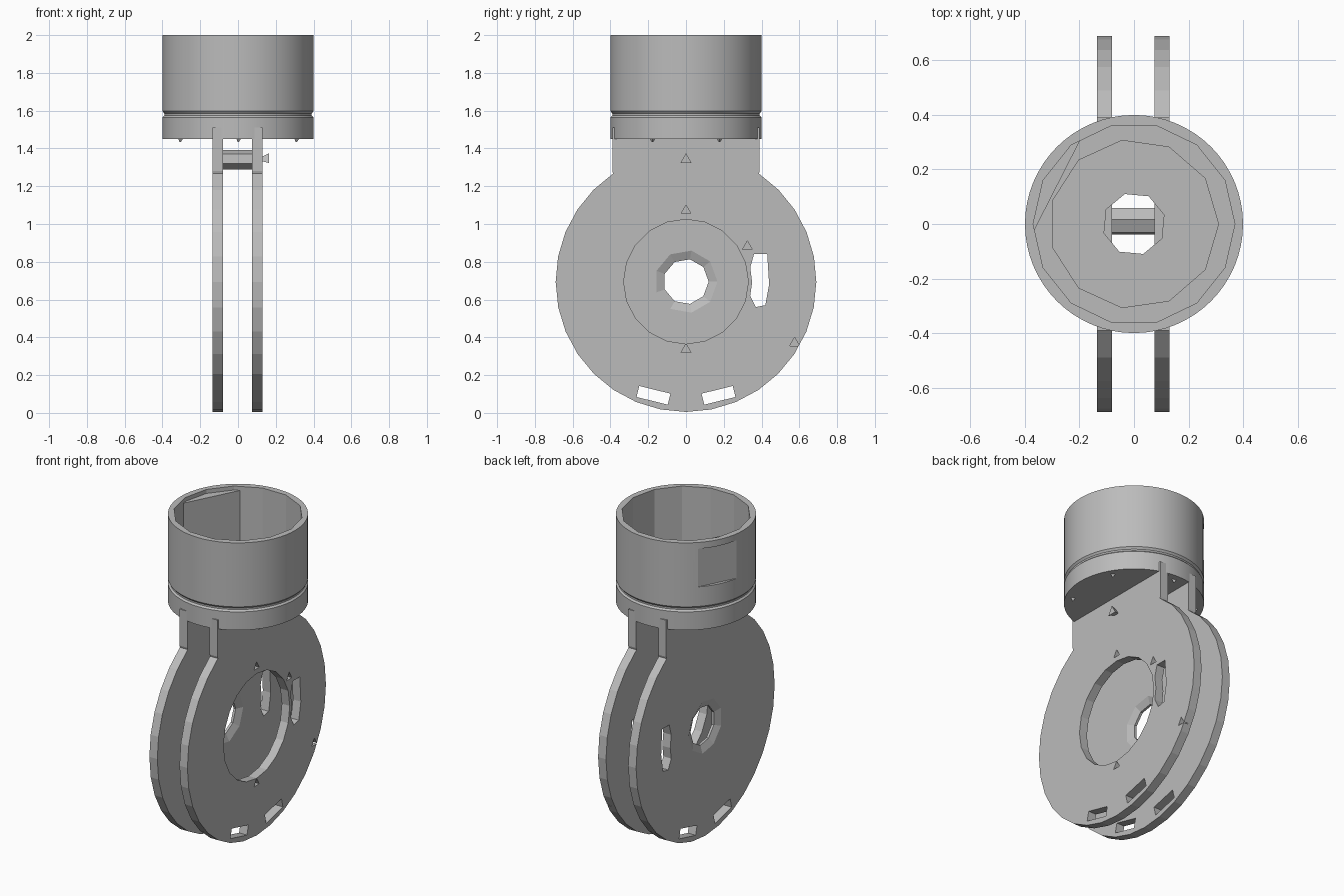
import bpy, bmesh
from math import sin, cos, pi, radians
from mathutils import Matrix, Vector

if "Cube" in bpy.data.objects:
    bpy.data.objects.remove(bpy.data.objects["Cube"])

grey = bpy.data.materials.new("plain grey")
grey.use_nodes = True
COLOUR = (0.5, 0.5, 0.5, 1)
grey.diffuse_color = COLOUR
grey.node_tree.nodes["Principled BSDF"].inputs["Base Color"].default_value = COLOUR

TO_X = Matrix(((0, 0, 1), (1, 0, 0), (0, 1, 0))).to_4x4()  # profile (y, z) extruded along x
FLAT = Matrix.Identity(4)                                  # profile (x, y) extruded along z


def finish(name, bm):
    bmesh.ops.recalc_face_normals(bm, faces=bm.faces)
    mesh = bpy.data.meshes.new(name)
    bm.to_mesh(mesh)
    bm.free()
    mesh.materials.append(grey)
    ob = bpy.data.objects.new(name, mesh)
    bpy.context.collection.objects.link(ob)
    return ob


def loft(name, rings, matrix=TO_X):
    """Join a stack of (profile, height) rings into a closed solid."""
    bm = bmesh.new()
    loops = [[bm.verts.new(matrix @ Vector((a, b, h))) for a, b in pts] for pts, h in rings]
    for low, high in zip(loops, loops[1:]):
        for i in range(len(low)):
            bm.faces.new((low[i - 1], low[i], high[i], high[i - 1]))
    bm.faces.new(loops[0])
    bm.faces.new(loops[-1])
    return finish(name, bm)


def prism(name, pts, lo, hi, matrix=TO_X):
    return loft(name, [(pts, lo), (pts, hi)], matrix)


def polygon(r, sides, a=0, b=0, turn=0):
    return [(a + r * cos(turn + 2 * pi * i / sides), b + r * sin(turn + 2 * pi * i / sides))
            for i in range(sides)]


def rectangle(w, h, a, b, turn):
    c, s = cos(turn), sin(turn)
    return [(a + x * c - y * s, b + x * s + y * c)
            for x, y in ((-w/2, -h/2), (w/2, -h/2), (w/2, h/2), (-w/2, h/2))]


def cut(ob, cutters):
    for cutter in cutters:
        mod = ob.modifiers.new("cut", 'BOOLEAN')
        mod.operation, mod.solver, mod.object = 'DIFFERENCE', 'EXACT', cutter
        bpy.context.view_layer.objects.active = ob
        bpy.ops.object.modifier_apply(modifier=mod.name)
        bpy.data.objects.remove(cutter)


# Side plates: disc with a neck running up into the cup
CZ, R, NECK = 0.695, 0.69, 0.39
start = radians(56)
outline = [(R * cos(t), CZ + R * sin(t)) for t in
           (pi - start + (pi + 2 * start) * i / 26 for i in range(27))]
outline += [(NECK, 1.28), (NECK, 1.51), (-NECK, 1.51), (-NECK, 1.28)]
slot = [(0.36, 0.84), (0.34, 0.77), (0.35, 0.69), (0.34, 0.62), (0.37, 0.56),
        (0.42, 0.57), (0.44, 0.68), (0.43, 0.84)]


def plate(name, lo, hi):
    ob = prism(name, outline, lo, hi)
    cutters = [prism("slot_cutter", slot, lo - 0.1, hi + 0.1)]
    for side in (-1, 1):
        cutters.append(prism("lower_slot_cutter", rectangle(0.17, 0.06, side * 0.172, 0.093, side * 0.24),
                             lo - 0.1, hi + 0.1))
    cut(ob, cutters)
    return ob


left_plate = plate("left_plate", 0.075, 0.13)
pits = ((0, 1.07), (0, 0.335), (0.325, 0.88), (0.575, 0.37))
cut(left_plate, [prism("bore_cutter", polygon(0.33, 20, 0, CZ), 0, 0.2)] +
    [prism("pit_cutter", polygon(0.03, 3, y, z, pi / 2), 0.1, 0.2) for y, z in pits])

# Right plate has a small bore that narrows at mid thickness
right_plate = plate("right_plate", -0.135, -0.08)
cut(right_plate, [loft("small_bore_cutter", [(polygon(r, 9, 0, CZ), x) for r, x in
                  ((0.2, -0.15), (0.12, -0.115), (0.12, -0.1), (0.19, -0.07))])])

# Round cup with a shallow groove, faceted inside and bored through the floor
cup = loft("cup", [(polygon(r, 64), z) for r, z in
           ((0.4, 1.45), (0.4, 1.565), (0.39, 1.575), (0.39, 1.585), (0.4, 1.597), (0.4, 2))], FLAT)
mid = radians(153)
cut(cup, [prism("cup_cutter", polygon(0.37, 14), 1.6, 2.1, FLAT),
          prism("floor_cutter", polygon(0.31, 11), 1.56, 1.7, FLAT),
          prism("floor_hole_cutter", polygon(0.115, 8, 0, 0, 0.3), 1.4, 1.7, FLAT),
          prism("flat_cutter", rectangle(0.1, 0.3, 0.43 * cos(mid), 0.43 * sin(mid), mid),
                1.72, 1.96, FLAT)])
bpy.ops.object.select_all(action='DESELECT')
cup.select_set(True)
bpy.context.view_layer.objects.active = cup
bpy.ops.object.shade_smooth_by_angle(angle=radians(15))

# Flat pad on the inner wall of the cup
prism("inner_pad", [(0.372 * cos(mid + radians(a)), 0.372 * sin(mid + radians(a)))
                    for a in range(-32, 33, 8)], 1.58, 1.975, FLAT)

# Small pointed pins under the cup
for i in range(6):
    t = pi / 6 + i * pi / 3
    x, y = 0.355 * cos(t), 0.355 * sin(t)
    loft("bottom_pin", [(polygon(0.004, 3, x, y), 1.433), (polygon(0.022, 3, x, y), 1.46)], FLAT)

# Cross bar between the plates, with a pointed end
prism("cross_bar", polygon(0.052, 6, 0.01, 1.34, 0.4), -0.09, 0.085)
loft("bar_tip", [(polygon(0.012, 3, 0, 1.34, pi / 2), 0.12),
                 (polygon(0.035, 3, 0, 1.34, pi / 2), 0.165)])
